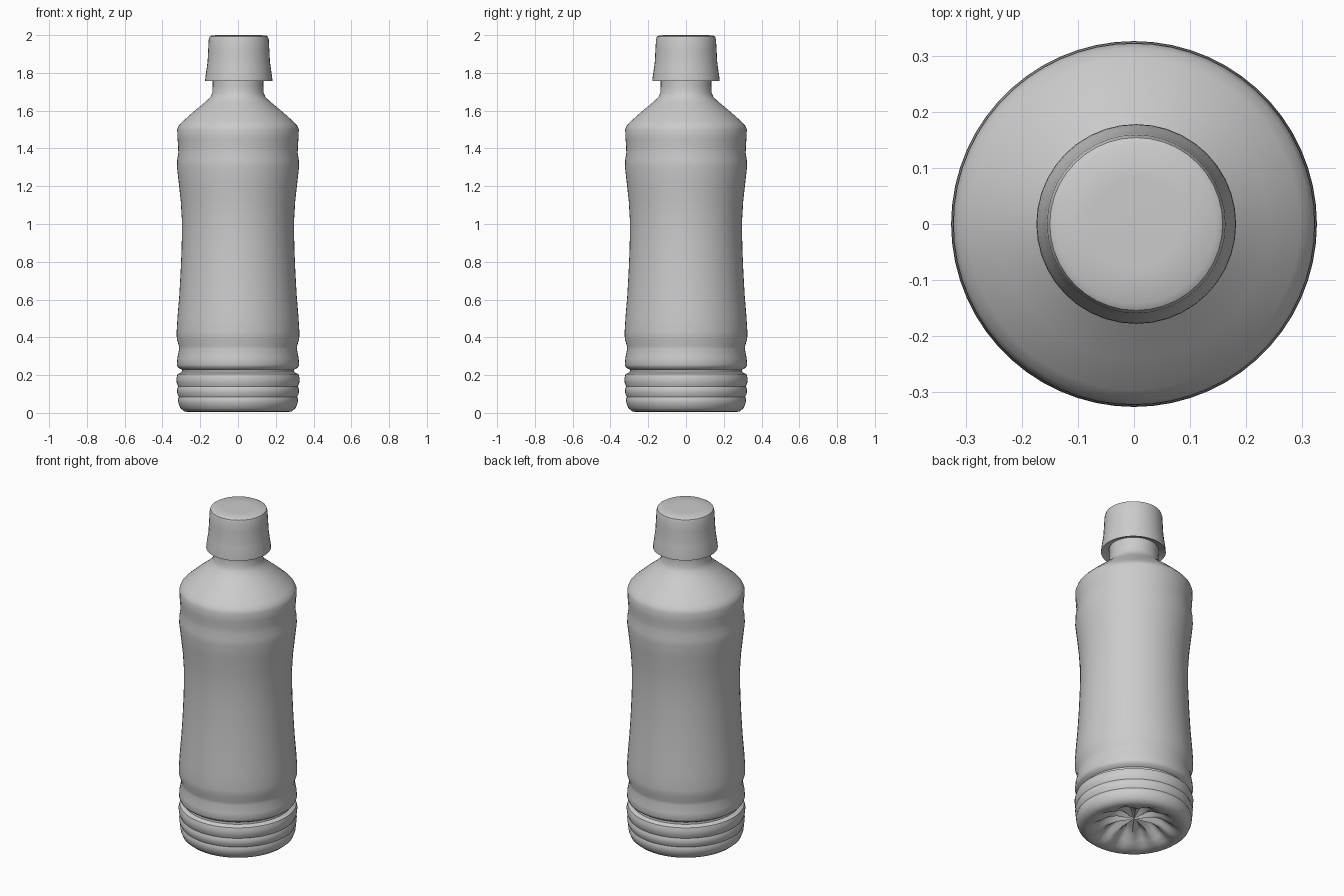
import bpy, bmesh, math

cube = bpy.data.objects.get("Cube")
if cube:
    bpy.data.objects.remove(cube, do_unlink=True)

grey = bpy.data.materials.new("plain_grey")
grey.use_nodes = True
color = (0.6, 0.6, 0.6, 1)
grey.diffuse_color = color
grey.node_tree.nodes["Principled BSDF"].inputs["Base Color"].default_value = color


def lathe(name, profile, sides, ripple=None, center=(0, 0), sharp=40):
    """Spin (radius, z) points about the vertical axis; zero radius makes a pole."""
    bm = bmesh.new()
    rings = []
    for r, z in profile:
        if r == 0:
            rings.append([bm.verts.new((0, 0, z))])
            continue
        ring = []
        for i in range(sides):
            a = math.tau * i / sides
            dz = ripple(r, z, a) if ripple else 0
            ring.append(bm.verts.new((r * math.cos(a), r * math.sin(a), z + dz)))
        rings.append(ring)
    for low, high in zip(rings, rings[1:]):
        for i in range(sides):
            j = (i + 1) % sides
            corners = [low[i], low[j], high[j], high[i]] if len(low) > 1 and len(high) > 1 else (
                [low[0], high[j], high[i]] if len(low) == 1 else [low[i], low[j], high[0]])
            bm.faces.new(corners)
    bmesh.ops.recalc_face_normals(bm, faces=bm.faces)
    mesh = bpy.data.meshes.new(name)
    bm.to_mesh(mesh)
    bm.free()
    obj = bpy.data.objects.new(name, mesh)
    obj.location = (*center, 0)
    bpy.context.collection.objects.link(obj)
    mesh.materials.append(grey)
    bpy.ops.object.select_all(action='DESELECT')
    obj.select_set(True)
    bpy.context.view_layer.objects.active = obj
    bpy.ops.object.shade_smooth_by_angle(angle=math.radians(sharp))
    return obj


def base_ribs(r, z, angle):
    """Radial ribs in the hollow underside, fading towards the rim."""
    if z > 0.1 or r > 0.27:
        return 0
    strength = 0.016 * math.sin(math.pi * min(1, r / 0.26))
    return strength * math.cos(10 * angle)


# Hollow underside, ribbed foot, groove, waisted body, shoulder and neck
body = [(0, 0.07), (0.05, 0.075), (0.10, 0.08), (0.15, 0.065), (0.19, 0.035),
        (0.225, 0.012), (0.26, 0.004), (0.285, 0.008), (0.305, 0.025), (0.315, 0.05),
        (0.318, 0.07), (0.313, 0.085), (0.322, 0.105), (0.323, 0.125),
        (0.317, 0.14), (0.325, 0.16), (0.326, 0.185), (0.32, 0.205),
        (0.298, 0.216), (0.297, 0.228), (0.318, 0.24), (0.324, 0.255),
        (0.321, 0.29), (0.312, 0.335), (0.313, 0.355), (0.324, 0.39),
        (0.325, 0.43), (0.32, 0.51), (0.311, 0.62), (0.304, 0.74),
        (0.298, 0.88), (0.297, 1.02), (0.303, 1.12), (0.314, 1.22),
        (0.323, 1.3), (0.322, 1.34), (0.316, 1.375), (0.317, 1.41),
        (0.32, 1.45), (0.322, 1.5), (0.314, 1.52), (0.296, 1.54),
        (0.24, 1.59), (0.18, 1.64), (0.147, 1.67), (0.136, 1.695),
        (0.134, 1.73), (0.134, 1.8)]
lathe("bottle_body", body, 60, base_ribs)

# Flared screw cap with a rounded rim and an open lower edge
cap = [(0.134, 1.775), (0.165, 1.765), (0.178, 1.757), (0.177, 1.775),
       (0.169, 1.83), (0.165, 1.86), (0.162, 1.92), (0.159, 1.975),
       (0.154, 1.992), (0.142, 1.999), (0.08, 2.0), (0, 2.0)]
lathe("cap", cap, 40, center=(0.004, 0))
